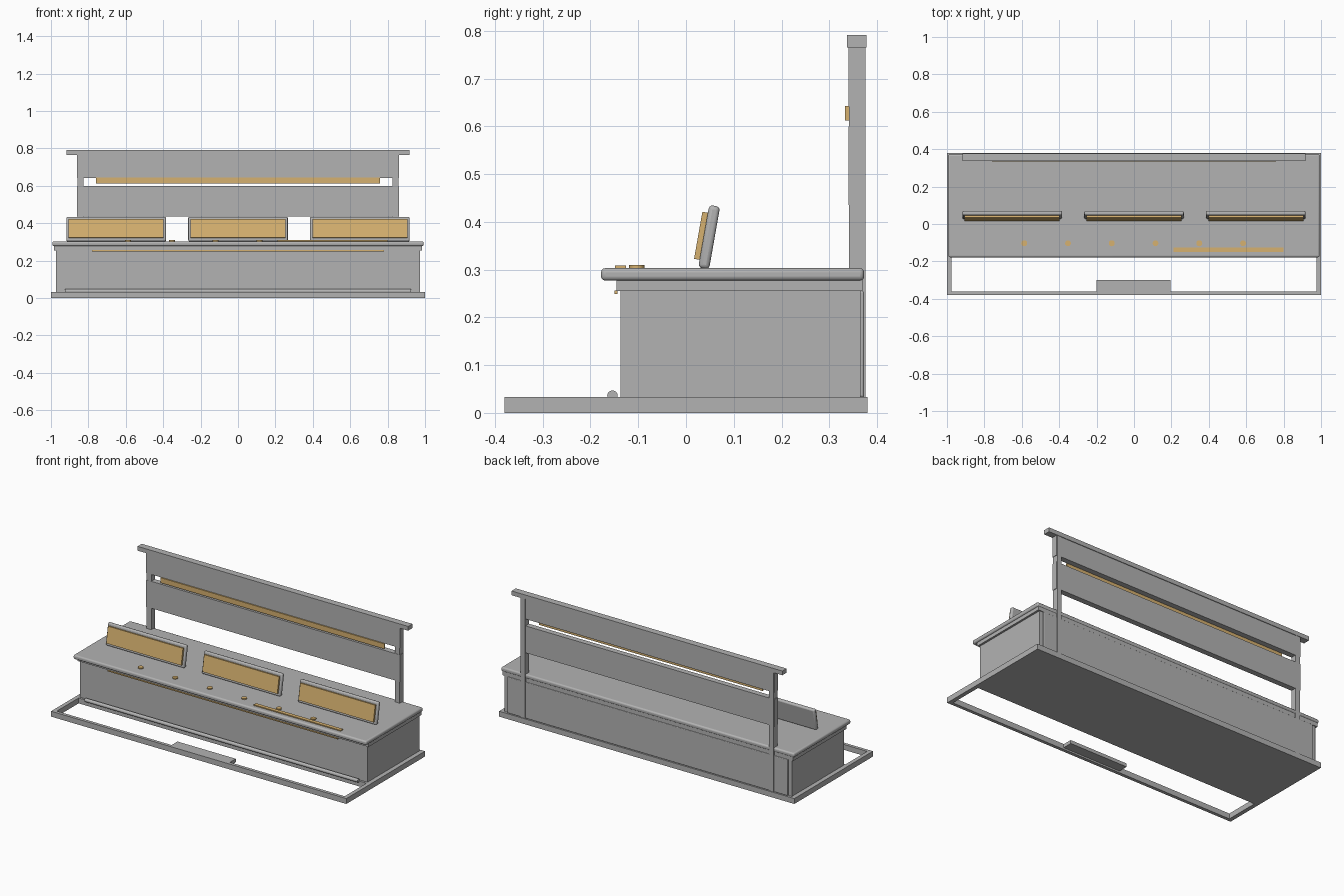
import bpy, math

if "Cube" in bpy.data.objects:
    bpy.data.objects.remove(bpy.data.objects["Cube"])


def material(name, rgb):
    m = bpy.data.materials.new(name)
    m.diffuse_color = (*rgb, 1)
    m.use_nodes = True
    m.node_tree.nodes["Principled BSDF"].inputs["Base Color"].default_value = m.diffuse_color
    return m


GREY = material("painted grey", (0.45, 0.45, 0.45))
GOLD = material("warm gold", (0.67, 0.44, 0.16))


def finish(ob, name, mat, bevel=0, segments=3):
    ob.name = name
    ob.data.materials.append(mat)
    if bevel:
        mod = ob.modifiers.new("rounded edges", 'BEVEL')
        mod.width, mod.segments = bevel, segments
        bpy.ops.object.shade_smooth_by_angle(angle=math.radians(35))
    return ob


def box(name, x, y, z, mat=GREY, bevel=0, segments=3):
    """Box from (min, max) ranges on each axis."""
    spans = (x, y, z)
    bpy.ops.mesh.primitive_cube_add(size=1, location=[(a + b) / 2 for a, b in spans])
    ob = bpy.context.object
    ob.scale = [b - a for a, b in spans]
    bpy.ops.object.transform_apply(location=False, rotation=False, scale=True)
    return finish(ob, name, mat, bevel, segments)


def cylinder(name, loc, r, depth, mat, sides, rot=(0, 0, 0)):
    bpy.ops.mesh.primitive_cylinder_add(vertices=sides, radius=r, depth=depth,
                                        location=loc, rotation=rot)
    ob = finish(bpy.context.object, name, mat)
    bpy.ops.object.shade_smooth_by_angle(angle=math.radians(35))
    return ob


# Floor plinth and open frame in front of it
box("plinth", (-1, 1), (-0.15, 0.38), (0, 0.033))
box("front_floor_rail", (-1, 1), (-0.38, -0.36), (0, 0.033))
for s in (-1, 1):
    a, b = sorted((s * 0.975, s * 1.0))
    box("side_floor_rail", (a, b), (-0.36, -0.15), (0, 0.033))
box("floor_step", (-0.2, 0.195), (-0.36, -0.30), (0.01, 0.031))

# Cabinet
box("cabinet", (-0.973, 0.973), (-0.137, 0.365), (0.033, 0.26))
box("back_panel", (-0.95, 0.95), (0.36, 0.373), (0.033, 0.255), bevel=0.004)
box("under_counter_trim", (-0.985, 0.985), (-0.145, 0.37), (0.255, 0.28))
box("counter_top", (-0.993, 0.993), (-0.178, 0.373), (0.277, 0.303), bevel=0.009)
cylinder("foot_rail", (0, -0.154, 0.036), 0.011, 1.85, GREY, 16, (0, math.pi / 2, 0))
box("front_gold_line", (-0.78, 0.78), (-0.15, -0.143), (0.249, 0.256), GOLD)

# Tilted display boards on the counter
TILT = math.radians(-10)
for x in (-0.651, 0, 0.651):
    board = box("display_board", (x - 0.266, x + 0.266), (0.037, 0.060),
                (0.3015, 0.4345), bevel=0.008)
    board.rotation_euler.x = TILT
    panel = box("display_panel", (x - 0.254, x + 0.254), (0.023, 0.038),
                (0.322, 0.422), GOLD)
    panel.location.y, panel.location.z = 0.033, 0.3705
    panel.rotation_euler.x = TILT

# Gold counter details
for i in range(6):
    cylinder("counter_disc", (-0.587 + i * 0.234, -0.103, 0.306), 0.016, 0.007, GOLD, 12)
box("counter_strip", (0.21, 0.80), (-0.149, -0.126), (0.302, 0.309), GOLD)

# Rear sign on two posts
for s in (-1, 1):
    a, b = sorted((s * 0.826, s * 0.857))
    box("sign_post", (a, b), (0.341, 0.376), (0.033, 0.77))
box("sign_lower_panel", (-0.86, 0.86), (0.340, 0.374), (0.435, 0.60))
box("sign_upper_panel", (-0.86, 0.86), (0.340, 0.374), (0.642, 0.766))
box("sign_cap", (-0.917, 0.917), (0.337, 0.378), (0.765, 0.791))
box("sign_gold_bar", (-0.758, 0.758), (0.333, 0.341), (0.612, 0.643), GOLD)
